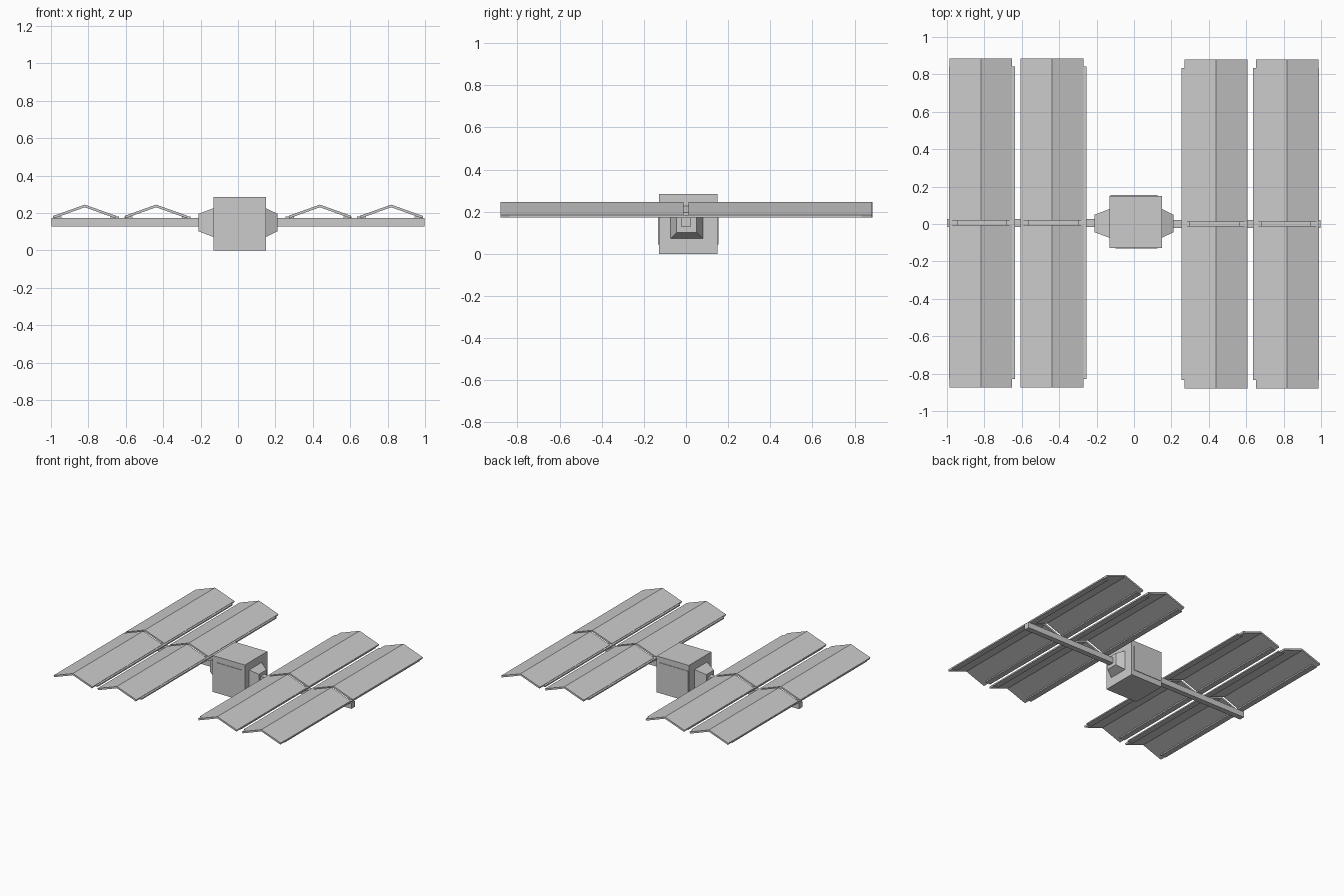
import bpy, bmesh

if "Cube" in bpy.data.objects:
    bpy.data.objects.remove(bpy.data.objects["Cube"])


def make(name, verts, faces):
    me = bpy.data.meshes.new(name)
    me.from_pydata(verts, [], faces)
    bm = bmesh.new()
    bm.from_mesh(me)
    bmesh.ops.recalc_face_normals(bm, faces=bm.faces)
    bm.to_mesh(me)
    bm.free()
    ob = bpy.data.objects.new(name, me)
    bpy.context.collection.objects.link(ob)
    return ob


def loft(name, ring_a, ring_b):
    """Solid between two matching outlines."""
    n = len(ring_a)
    faces = [tuple(range(n)), tuple(range(n, 2 * n))]
    faces += [(i, (i + 1) % n, n + (i + 1) % n, n + i) for i in range(n)]
    return make(name, ring_a + ring_b, faces)


def box(name, x0, x1, y0, y1, z0, z1):
    ring = lambda x: [(x, y0, z0), (x, y1, z0), (x, y1, z1), (x, y0, z1)]
    return loft(name, ring(x0), ring(x1))


def square(x, y, z, h):
    return [(x, y - h, z - h), (x, y + h, z - h), (x, y + h, z + h), (x, y - h, z + h)]


def roof_panel(name, x, y0, y1):
    """Folded panel with a chevron cross-section."""
    w, t = 0.168, 0.013
    prof = [(-w, 0.185), (0, 0.245), (w, 0.185),
            (w - 0.004, 0.185 - t), (0, 0.245 - t - 0.001), (-w + 0.004, 0.185 - t)]
    return loft(name, [(x + a, y0, z) for a, z in prof], [(x + a, y1, z) for a, z in prof])


# central body with thin plates on front and back
box("body", -0.13, 0.149, -0.128, 0.15, 0, 0.285)
box("front_plate", -0.10, 0.125, -0.132, -0.126, 0.045, 0.24)
box("back_plate", -0.125, 0.125, 0.148, 0.154, 0.045, 0.24)

for side, s in (("left", -1), ("right", 1)):
    yc = 0.006 if s < 0 else 0.0
    # tapered adapter and boom
    base = -0.128 if s < 0 else 0.147
    loft(side + "_adapter", square(base, 0.003, 0.149, 0.078),
         square(s * 0.211, 0.003, 0.149, 0.047))
    x0, x1 = sorted((s * 0.20, s * 0.998))
    box(side + "_boom", x0, x1, yc - 0.021, yc + 0.021, 0.128, 0.173)
    # two folded panel pairs, each on two rails
    for label, px in (("inner", 0.438), ("outer", 0.819)):
        x = s * px
        name = f"{side}_{label}"
        roof_panel(name + "_front_panel", x, yc - 0.88, yc - 0.012)
        roof_panel(name + "_back_panel", x, yc + 0.012, yc + 0.88)
        for rail, a, b in (("near", -0.183, -0.138), ("far", 0.125, 0.17)):
            r0, r1 = sorted((x + s * a, x + s * b))
            box(f"{name}_{rail}_rail", r0, r1, yc - 0.835, yc + 0.835, 0.172, 0.182)
